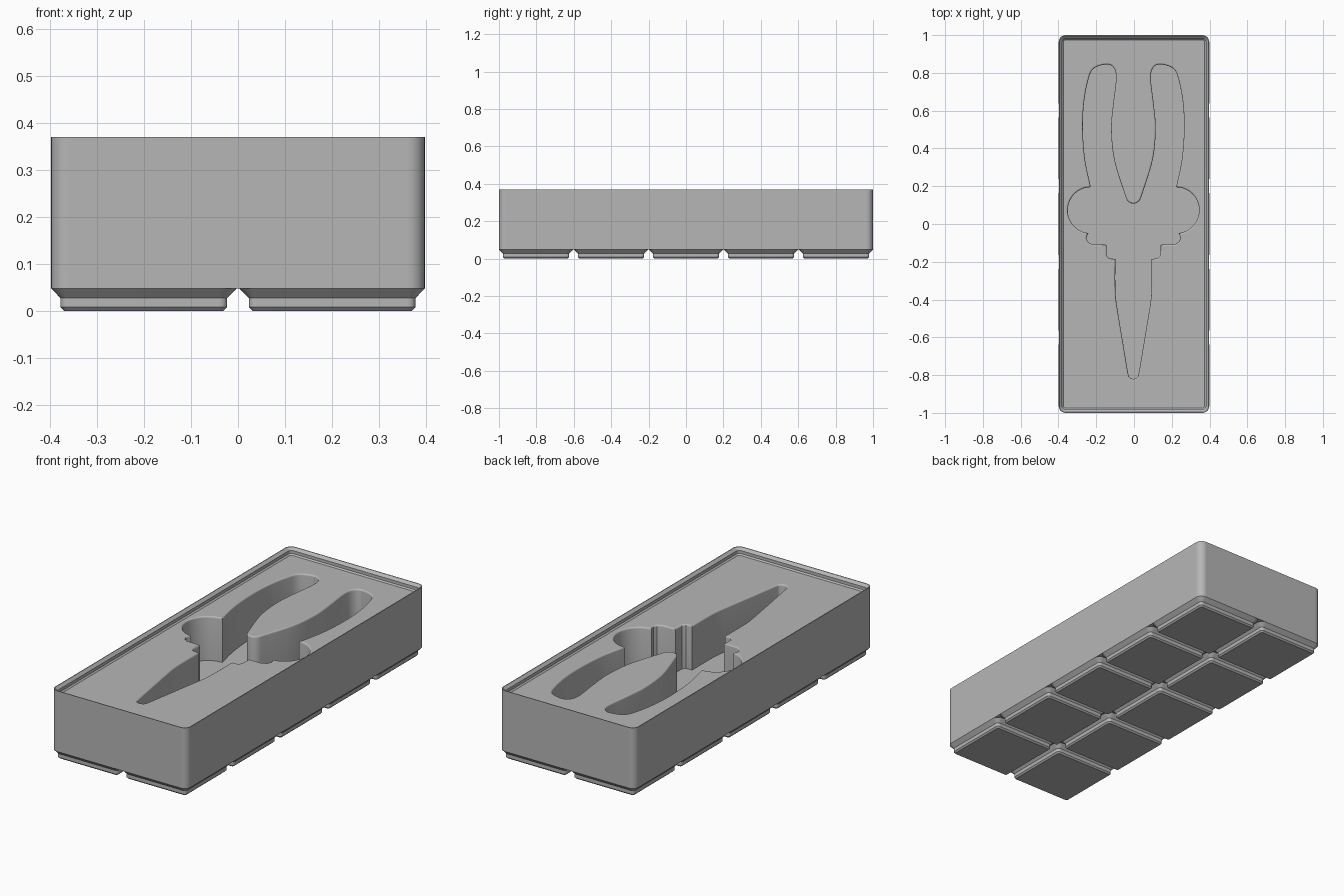
import bpy, bmesh, math
from mathutils import Vector

if "Cube" in bpy.data.objects:
    bpy.data.objects.remove(bpy.data.objects["Cube"])

grey = bpy.data.materials.new("plain grey")
grey.diffuse_color = (0.47, 0.47, 0.47, 1)
grey.use_nodes = True
grey.node_tree.nodes["Principled BSDF"].inputs["Base Color"].default_value = grey.diffuse_color

HX, HY = 0.398, 1.0          # half size of the bin
FLOOR, TOP = 0.334, 0.37     # insert surface and rim height


def rounded_rect(hx, hy, r, seg=8):
    pts = []
    for k, (sx, sy) in enumerate([(1, 1), (-1, 1), (-1, -1), (1, -1)]):
        for i in range(seg + 1):
            a = math.pi / 2 * (k + i / seg)
            pts.append((sx * (hx - r) + r * math.cos(a), sy * (hy - r) + r * math.sin(a)))
    return pts


def loft(name, layers):
    """Solid from stacked closed loops, layers = [(z, points), ...]."""
    bm = bmesh.new()
    loops = [[bm.verts.new((x, y, z)) for x, y in pts] for z, pts in layers]
    n = len(loops[0])
    for a, b in zip(loops, loops[1:]):
        for i in range(n):
            j = (i + 1) % n
            bm.faces.new((a[i], a[j], b[j], b[i]))
    bm.faces.new(loops[0][::-1])
    bm.faces.new(loops[-1])
    bmesh.ops.recalc_face_normals(bm, faces=bm.faces)
    me = bpy.data.meshes.new(name)
    bm.to_mesh(me)
    bm.free()
    ob = bpy.data.objects.new(name, me)
    bpy.context.collection.objects.link(ob)
    me.materials.append(grey)
    return ob


def select(ob):
    bpy.ops.object.select_all(action='DESELECT')
    ob.select_set(True)
    bpy.context.view_layer.objects.active = ob


def smooth(ob):
    select(ob)
    bpy.ops.object.shade_smooth_by_angle(angle=math.radians(30))
    for p in ob.data.polygons:      # keep the big flat planes truly flat
        if max(abs(c) for c in p.normal) > 0.9999:
            p.use_smooth = False


def spline(pts, seg=6):
    """Smooth curve through pts[1:-1]; the end points only set tangents."""
    v = [Vector(p) for p in pts]
    out = []
    for p0, p1, p2, p3 in zip(v, v[1:], v[2:], v[3:]):
        for i in range(seg):
            t = i / seg
            out.append(0.5 * (2 * p1 + (p2 - p0) * t + (2 * p0 - 5 * p1 + 4 * p2 - p3) * t * t
                              + (3 * p1 - p0 - 3 * p2 + p3) * t ** 3))
    return out + [v[-2]]


def grow(pts, d):
    """Offset a counter-clockwise outline outwards."""
    out = []
    for i, p in enumerate(pts):
        e1 = (p - pts[i - 1]).normalized()
        e2 = (pts[(i + 1) % len(pts)] - p).normalized()
        n1, n2 = Vector((e1.y, -e1.x)), Vector((e2.y, -e2.x))
        out.append(p + (n1 + n2) * d / max(0.4, 1 + n1.dot(n2)))
    return out


# Bin body with stepped stacking rim
R = 0.036
rings = [(0.048, 0), (TOP, 0), (TOP, 0.004), (0.357, 0.018), (0.341, 0.018), (FLOOR, 0.025)]
body = loft("bin_body", [(z, rounded_rect(HX - i, HY - i, R - i)) for z, i in rings])

# Pliers-shaped pocket: right half outline, from jaw tip to handle fork
jaw = spline([(-0.02, -0.814), (0, -0.82), (0.02, -0.812), (0.029, -0.785), (0.055, -0.63),
              (0.08, -0.48), (0.092, -0.40), (0.096, -0.33), (0.096, -0.185), (0.096, -0.1)])
steps = [Vector(p) for p in [(0.13, -0.182), (0.143, -0.168), (0.143, -0.11), (0.218, -0.108),
                             (0.24, -0.096), (0.249, -0.078), (0.246, -0.063)]]
lobe = []
for i in range(21):
    a = math.radians(-84 + 174 * i / 20)
    lobe.append(Vector((0.226 + 0.122 * math.cos(a), 0.073 + 0.122 * math.sin(a))))
handle = spline([(0.20, 0.08), (0.226, 0.195), (0.256, 0.34), (0.268, 0.5), (0.262, 0.64),
                 (0.24, 0.76), (0.212, 0.822), (0.145, 0.845), (0.105, 0.828), (0.092, 0.77),
                 (0.108, 0.63), (0.118, 0.5), (0.102, 0.34), (0.05, 0.17), (0.03, 0.122),
                 (0, 0.108), (-0.03, 0.122)])
half = jaw + steps + lobe + handle[1:]
outline = half + [Vector((-p.x, p.y)) for p in half[-2:0:-1]]
outline = [p + Vector((-0.003, 0)) for p in outline]

# Cutter with a rounded flare at the pocket mouth
F = 0.008
layers = [(0.1, outline)]
for i in range(5):
    a = math.pi / 2 * i / 4
    layers.append((FLOOR - F + F * math.sin(a), grow(outline, F * (1 - math.cos(a)))))
layers.append((0.36, grow(outline, F)))
cutter = loft("pocket_cutter", layers)
cutter.hide_render = True

cut = body.modifiers.new("pocket", 'BOOLEAN')
cut.operation = 'DIFFERENCE'
cut.solver = 'EXACT'
cut.object = cutter
select(body)
bpy.ops.object.modifier_apply(modifier="pocket")
bpy.data.objects.remove(cutter)
smooth(body)

# Ten stepped feet in a 2 x 5 grid
PITCH, FH = 0.401, 0.198
profile = [(0, 0.0282), (0.0078, 0.0205), (0.027, 0.0205), (0.048, 0)]
for ix in range(2):
    for iy in range(5):
        foot = loft(f"foot_{ix + 1}_{iy + 1}",
                    [(z, rounded_rect(FH - i, FH - i, R - i, 6)) for z, i in profile])
        foot.location = ((ix - 0.5) * PITCH, (iy - 2) * PITCH, 0)
        smooth(foot)
